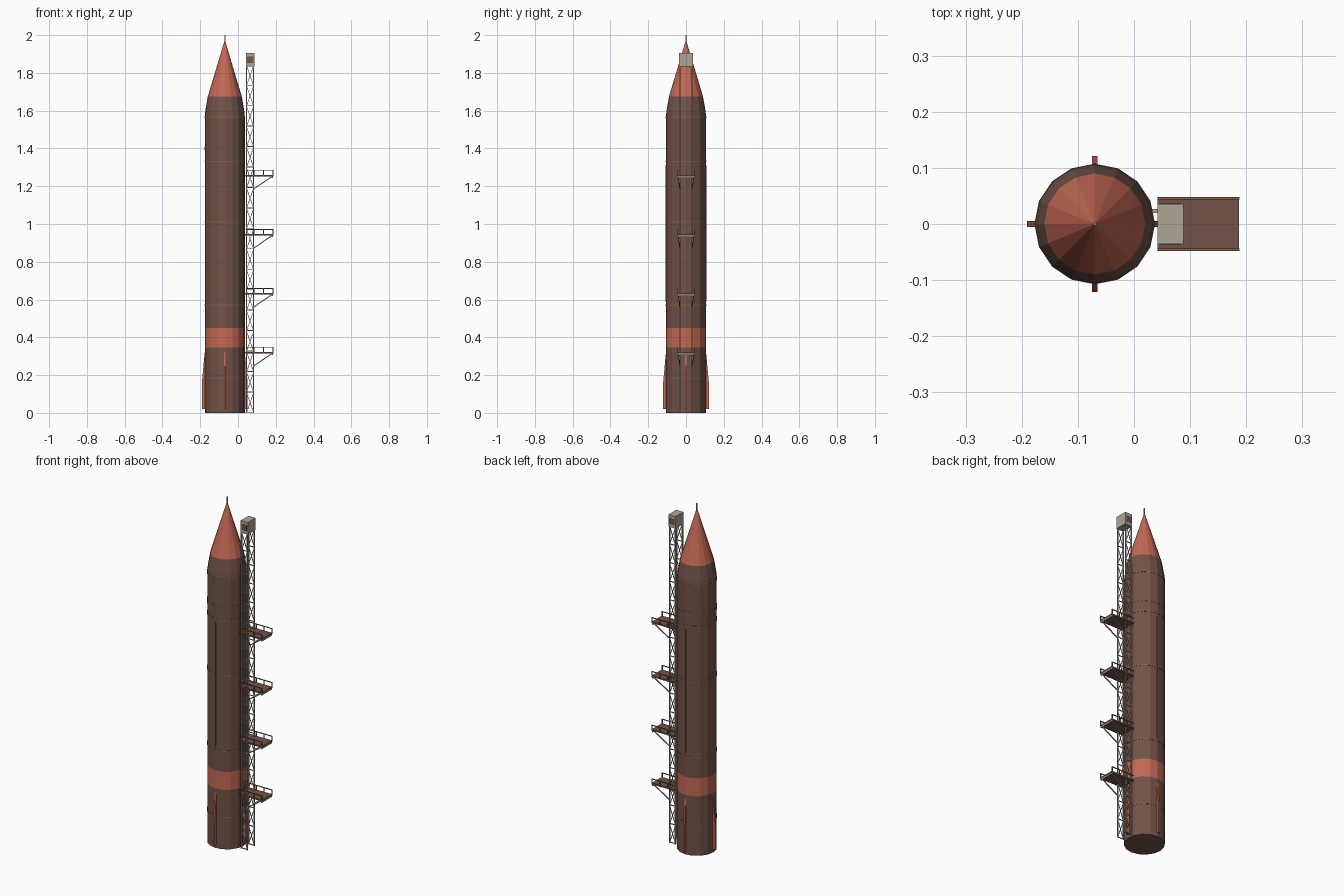
import bpy, bmesh, math
from mathutils import Vector

if "Cube" in bpy.data.objects:
    bpy.data.objects.remove(bpy.data.objects["Cube"])

def mat(name, c):
    m = bpy.data.materials.new(name)
    m.diffuse_color = (*c, 1)
    m.use_nodes = True
    m.node_tree.nodes["Principled BSDF"].inputs["Base Color"].default_value = m.diffuse_color
    return m

BROWN = mat("dark brown", (0.165, 0.085, 0.066))
RED = mat("salmon red", (0.55, 0.14, 0.088))
GREY = mat("warm grey", (0.42, 0.38, 0.31))
GOLD = mat("dull gold", (0.20, 0.13, 0.055))
CX, R, SIDES = -0.07, 0.106, 16

def finish(name, bm, *mats):
    bmesh.ops.recalc_face_normals(bm, faces=bm.faces)
    me = bpy.data.meshes.new(name)
    bm.to_mesh(me)
    bm.free()
    for m in mats:
        me.materials.append(m)
    ob = bpy.data.objects.new(name, me)
    bpy.context.collection.objects.link(ob)
    return ob

def add_box(bm, lo, hi):
    vs = bmesh.ops.create_cube(bm, size=1)["verts"]
    for v in vs:
        v.co = Vector([lo[i] + (v.co[i] + 0.5) * (hi[i] - lo[i]) for i in range(3)])

def add_bar(bm, a, b, t):
    # square bar between two points
    a, b = Vector(a), Vector(b)
    d = b - a
    q = d.to_track_quat('Z', 'Y')
    for v in bmesh.ops.create_cube(bm, size=1)["verts"]:
        v.co = (a + b) / 2 + q @ Vector((v.co.x * t, v.co.y * t, v.co.z * d.length))

def lathe(bm, profile):
    rings = []
    for r, z in profile:
        rings.append([bm.verts.new((CX + r * math.cos(2 * math.pi * i / SIDES),
                                    r * math.sin(2 * math.pi * i / SIDES), z))
                      for i in range(SIDES)])
    for lo, hi in zip(rings, rings[1:]):
        for i in range(SIDES):
            j = (i + 1) % SIDES
            bm.faces.new((lo[i], lo[j], hi[j], hi[i]))
    bm.faces.new(rings[0][::-1])
    bm.faces.new(rings[-1])

# Rocket hull: brown tube, red band and red nose chosen by height
bm = bmesh.new()
lathe(bm, [(R, 0), (R, 0.345), (R, 0.45), (R, 1.57), (0.103, 1.6),
           (0.09, 1.675), (0.003, 1.965)])
for f in bm.faces:
    z = f.calc_center_median().z
    f.material_index = int(0.345 < z < 0.45 or z > 1.675)
finish("rocket_hull", bm, BROWN, RED)

# Thin joint rings
bm = bmesh.new()
for z in (0.185, 0.57, 1.01, 1.33, 1.565):
    lathe(bm, [(R + 0.0015, z - 0.003), (R + 0.0015, z + 0.003)])
finish("joint_rings", bm, GOLD)
bm = bmesh.new()
lathe(bm, [(R + 0.001, 1.39), (R + 0.001, 1.41)])
finish("upper_collar", bm, BROWN)

# Nose antenna
bm = bmesh.new()
add_bar(bm, (CX, 0, 1.95), (CX, 0, 2.0), 0.005)
finish("nose_antenna", bm, GREY)

# Cable ducts on front and back
bm = bmesh.new()
for s in (-1, 1):
    add_bar(bm, (CX, s * R, 0.59), (CX, s * R, 1.31), 0.005)
finish("cable_ducts", bm, BROWN)

# Four fins
bm = bmesh.new()
for k in range(4):
    a = k * math.pi / 2
    u, n = Vector((math.cos(a), math.sin(a), 0)), Vector((-math.sin(a), math.cos(a), 0))
    prof = [(0.095, 0.02), (0.121, 0.02), (0.121, 0.16), (0.111, 0.27),
            (0.106, 0.32), (0.095, 0.32)]
    sides = [[bm.verts.new(Vector((CX, 0, z)) + u * r + n * s * 0.005) for r, z in prof]
             for s in (-1, 1)]
    bm.faces.new(sides[0])
    bm.faces.new(sides[1][::-1])
    for i in range(len(prof)):
        j = (i + 1) % len(prof)
        bm.faces.new((sides[0][i], sides[0][j], sides[1][j], sides[1][i]))
finish("fins", bm, RED)

# Service tower: four legs with crossed bracing on front and back
X0, X1, TY, TOP, BAYS = 0.045, 0.083, 0.032, 1.84, 17
bm = bmesh.new()
for x in (X0, X1):
    for y in (-TY, TY):
        add_bar(bm, (x, y, 0), (x, y, TOP), 0.006)
finish("tower_legs", bm, GREY)
bm = bmesh.new()
h = TOP / BAYS
for i in range(BAYS):
    z = i * h
    for y in (-TY, TY):
        add_bar(bm, (X0, y, z + 0.003), (X1, y, z + 0.003), 0.004)
        add_bar(bm, (X0, y, z), (X1, y, z + h), 0.003)
        add_bar(bm, (X1, y, z), (X0, y, z + h), 0.003)
finish("tower_bracing", bm, GREY)

# Tower cabin with windows
bm = bmesh.new()
add_box(bm, (0.042, -0.036, 1.835), (0.088, 0.036, 1.905))
finish("tower_cabin", bm, GREY)
bm = bmesh.new()
for s in (-1, 1):
    add_box(bm, (0.048, s * 0.036 - 0.001, 1.853), (0.082, s * 0.036 + 0.001, 1.887))
finish("cabin_windows", bm, BROWN)

# Work platforms
decks, rails, frames = bmesh.new(), bmesh.new(), bmesh.new()
for z in (0.323, 0.635, 0.947, 1.26):
    add_box(decks, (0.042, -0.046, z - 0.008), (0.187, 0.046, z))
    add_box(frames, (0.18, -0.048, z - 0.016), (0.186, 0.048, z - 0.006))
    add_box(frames, (0.026, 0.02, z - 0.008), (0.046, 0.027, z - 0.001))
    for s in (-1, 1):
        y = s * 0.046
        add_bar(rails, (0.042, y, z + 0.024), (0.188, y, z + 0.024), 0.004)
        for x in (0.085, 0.135, 0.185):
            add_bar(rails, (x, y, z - 0.008), (x, y, z + 0.024), 0.004)
        add_bar(frames, (0.178, s * 0.04, z - 0.01), (X1, s * TY, z - 0.075), 0.005)
finish("platform_decks", decks, BROWN)
finish("platform_rails", rails, GOLD)
finish("platform_supports", frames, GREY)
